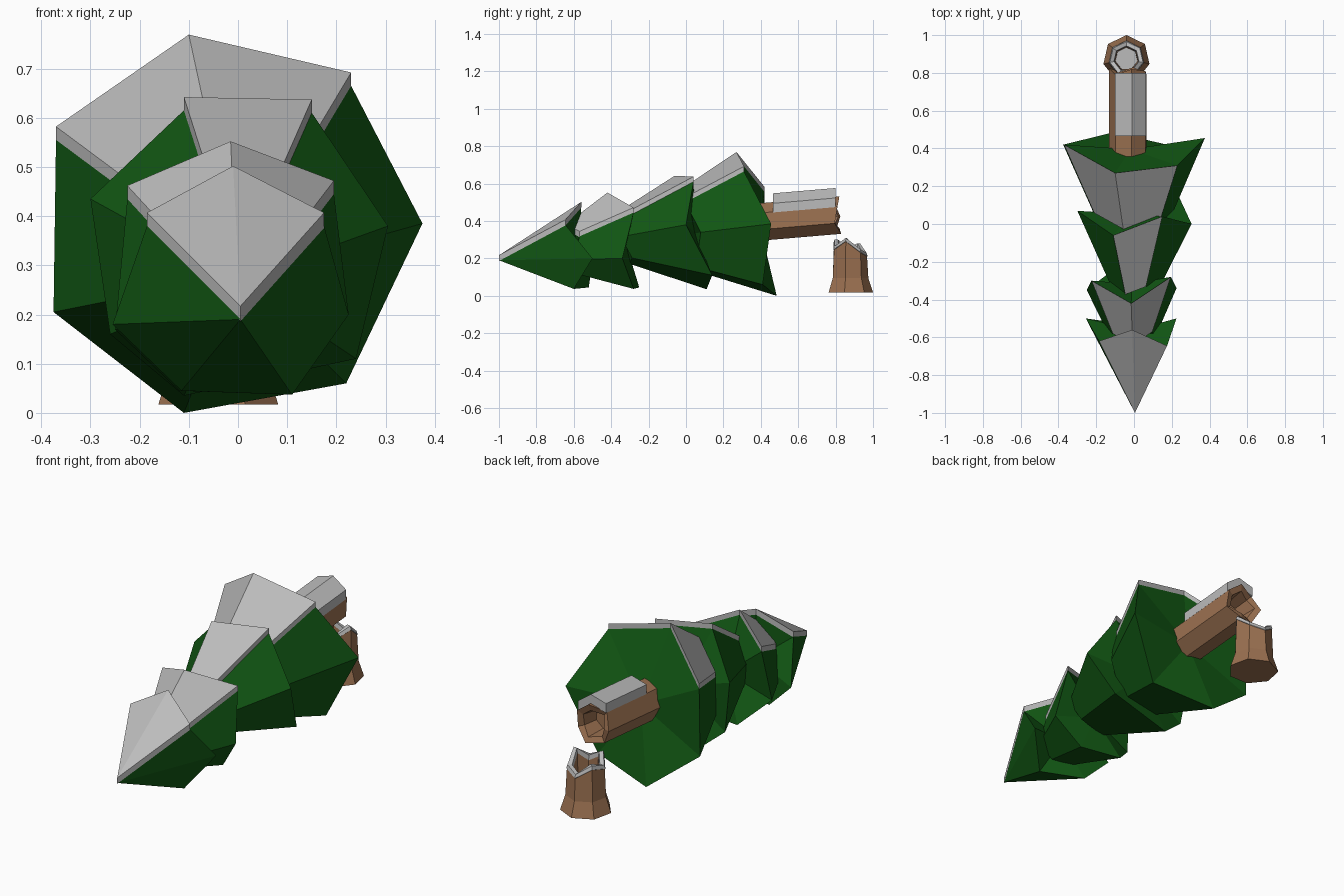
import bpy, bmesh
from math import sin, cos, radians, tau
from mathutils import Vector

cube = bpy.data.objects.get("Cube")
if cube:
    bpy.data.objects.remove(cube)


def material(name, rgb):
    m = bpy.data.materials.new(name)
    m.use_nodes = True
    m.diffuse_color = (*rgb, 1)
    bsdf = m.node_tree.nodes["Principled BSDF"]
    bsdf.inputs["Base Color"].default_value = (*rgb, 1)
    bsdf.inputs["Roughness"].default_value = 0.9
    return m


GREEN = material("pine_green", (0.006, 0.1, 0.007))
SNOW = material("snow_grey", (0.5, 0.5, 0.5))
BARK = material("bark_brown", (0.33, 0.165, 0.082))


def loft(name, rings, mats, bands=None):
    """Skin closed rings in order and cap both ends; bands gives a material per band, then the end cap."""
    bm = bmesh.new()
    rows = [[bm.verts.new(p) for p in ring] for ring in rings]
    n = len(rows[0])
    for k, (a, b) in enumerate(zip(rows, rows[1:])):
        for i in range(n):
            j = (i + 1) % n
            f = bm.faces.new((a[i], a[j], b[j], b[i]))
            f.material_index = bands[k] if bands else 0
    # End caps as fans, so uneven rims stay clean
    for row, idx in ((rows[0], 0), (rows[-1], bands[-1] if bands else 0)):
        mid = bm.verts.new(sum((v.co for v in row), Vector()) / n)
        for i in range(n):
            bm.faces.new((row[i], row[(i + 1) % n], mid)).material_index = idx
    bmesh.ops.remove_doubles(bm, verts=bm.verts, dist=1e-4)
    bmesh.ops.recalc_face_normals(bm, faces=bm.faces)
    mesh = bpy.data.meshes.new(name)
    bm.to_mesh(mesh)
    bm.free()
    for m in mats:
        mesh.materials.append(m)
    ob = bpy.data.objects.new(name, mesh)
    bpy.context.collection.objects.link(ob)
    return ob


def snow_slab(name, front, back, lift):
    """Thick sheet of snow lying on the strip between two edges."""
    up, sink = Vector((0, 0, lift)), Vector((0, 0, -0.004))
    loft(name, [(f + sink, b + sink, b + up, f + up) for f, b in zip(front, back)], [SNOW])


# Branch tiers: apex, narrow-end scale, rim points, number of snowy rim points
tiers = {
    "tip": ((0.005, -1, 0.19), 0, 3,
            [(-0.185, -0.62, 0.38), (-0.01, -0.56, 0.475), (0.175, -0.645, 0.38), (0.225, -0.5, 0.2),
             (0.11, -0.6, 0.037), (-0.115, -0.52, 0.045), (-0.255, -0.5, 0.18)]),
    "upper": ((0, -0.86, 0.19), 0.5, 3,
              [(-0.225, -0.3, 0.435), (-0.015, -0.42, 0.525), (0.195, -0.28, 0.445), (0.225, -0.34, 0.2),
               (0.11, -0.28, 0.037), (-0.12, -0.25, 0.045), (-0.25, -0.35, 0.17)]),
    "middle": ((0, -0.6, 0.27), 0.42, 2,
               [(-0.11, -0.06, 0.615), (0.15, 0.04, 0.61), (0.305, 0, 0.38), (0.24, 0.14, 0.11),
                (-0.11, 0.11, 0.035), (-0.26, 0.05, 0.16), (-0.3, 0.07, 0.435)]),
    "lower": ((0, -0.42, 0.28), 0.57, 3,
              [(-0.37, 0.42, 0.555), (-0.1, 0.27, 0.742), (0.23, 0.31, 0.665), (0.375, 0.455, 0.385),
               (0.22, 0.41, 0.06), (-0.11, 0.485, 0), (-0.375, 0.42, 0.205)]),
}
for label, (apex, k, snowy, rim) in tiers.items():
    apex = Vector(apex)
    rim = [Vector(p) for p in rim]
    narrow = [apex.lerp(p, k) for p in rim]
    loft(label + "_branches", [narrow, rim], [GREEN])
    snow_slab(label + "_snow", narrow[:snowy], rim[:snowy], 0.027)

# Fallen trunk with a hollow, splintered end
SIDES = 7
jag = (0.01, -0.02, 0.015, -0.01, 0.02, -0.015, 0)


def trunk_point(i, r, y, ragged=0):
    a = radians(80) + tau * i / SIDES
    y += ragged * jag[i % SIDES]
    return Vector((-0.03 + r * cos(a), y, 0.36 + 0.085 * y + r * sin(a)))


def trunk_ring(r, y, ragged=0):
    return [trunk_point(i, r, y, ragged) for i in range(SIDES)]


loft("fallen_trunk", [trunk_ring(0.103, 0.34), trunk_ring(0.103, 0.81, 1),
                      trunk_ring(0.07, 0.8, 1), trunk_ring(0.06, 0.7)], [BARK])
snow_slab("trunk_snow", [trunk_point(i, 0.105, 0.465) for i in (1, 0, -1)],
          [trunk_point(i, 0.105, 0.8) for i in (1, 0, -1)], 0.045)

# Standing stump with a flared foot and a ragged, snow-topped rim
peaks = (-0.05, 0.0, -0.02, 0.02, -0.015, 0.03, -0.03)


def stump_ring(r, z, ragged=0):
    ring = []
    for i in range(SIDES):
        a = tau * (0.25 + i / SIDES)
        ring.append((-0.04 + r * cos(a), 0.875 + r * sin(a), z + ragged * peaks[i]))
    return ring


loft("stump", [stump_ring(0.125, 0.017), stump_ring(0.1, 0.095), stump_ring(0.093, 0.26, 1),
               stump_ring(0.096, 0.262, 1), stump_ring(0.09, 0.28, 1), stump_ring(0.068, 0.28, 1),
               stump_ring(0.064, 0.255, 1), stump_ring(0.06, 0.17)],
     [BARK, SNOW], [0, 0, 1, 1, 1, 1, 0, 1])
